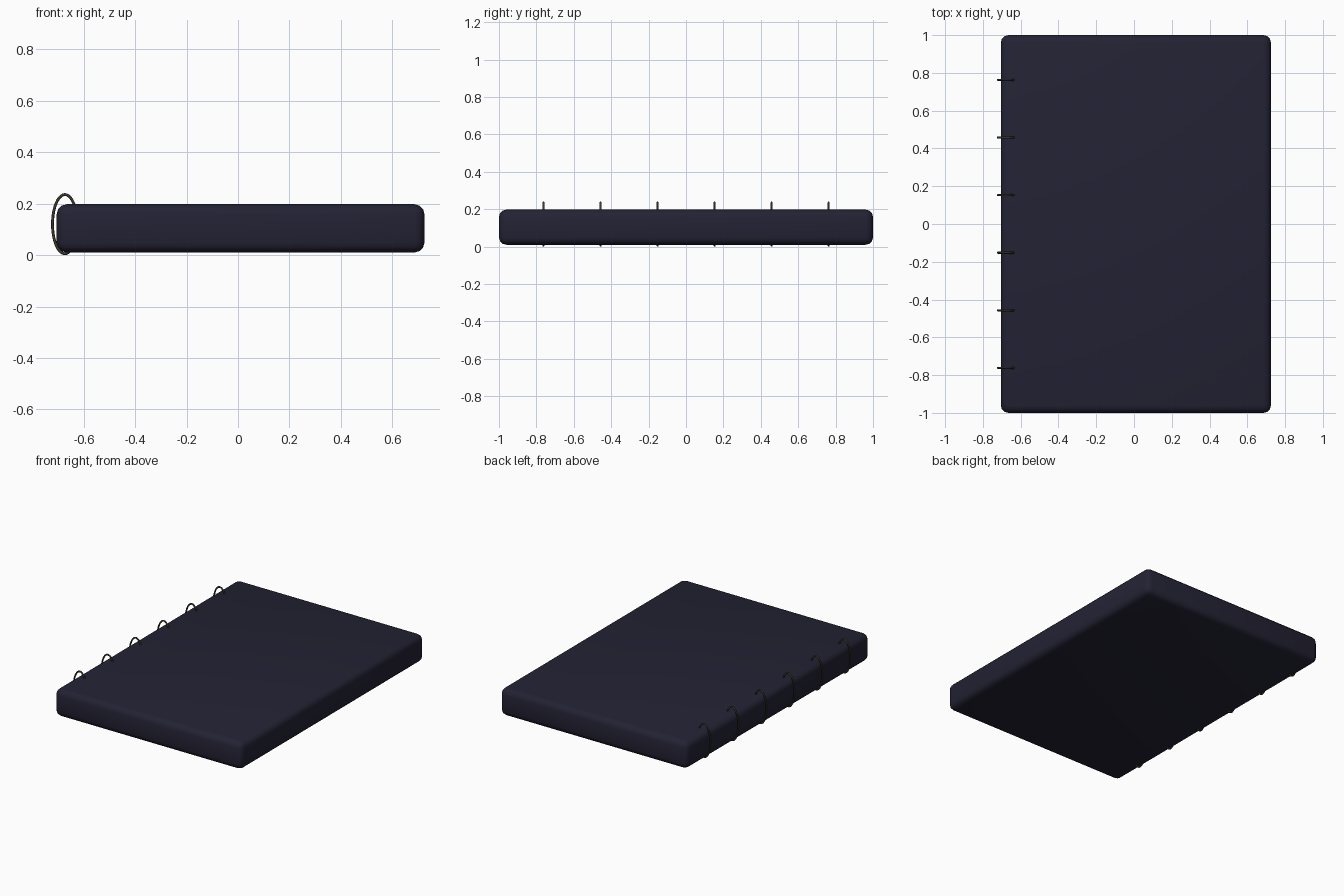
import bpy, math

if "Cube" in bpy.data.objects:
    bpy.data.objects.remove(bpy.data.objects["Cube"])


def material(name, rgb):
    m = bpy.data.materials.new(name)
    m.diffuse_color = (*rgb, 1)
    m.use_nodes = True
    m.node_tree.nodes["Principled BSDF"].inputs["Base Color"].default_value = m.diffuse_color
    return m


navy = material("dark navy cover", (0.017, 0.016, 0.034))
metal = material("dark bronze wire", (0.043, 0.040, 0.028))

# Notebook block with rounded edges
bpy.ops.mesh.primitive_cube_add(size=1, location=(0.01, 0, 0.104))
cover = bpy.context.object
cover.name = "notebook_cover"
cover.scale = (1.43, 2.0, 0.188)
bpy.ops.object.transform_apply(location=False, rotation=False, scale=True)
bevel = cover.modifiers.new("rounded_edges", 'BEVEL')
bevel.width = 0.04
bevel.segments = 3
bpy.ops.object.modifier_apply(modifier=bevel.name)
bpy.ops.object.shade_smooth()
cover.data.materials.append(navy)

# Oval binding rings along the left edge
RX, RZ, WIRE = 0.048, 0.115, 0.0055
for i in range(6):
    bpy.ops.mesh.primitive_torus_add(
        major_radius=1, minor_radius=0.1, major_segments=40, minor_segments=8,
        location=(-0.673, -0.762 + i * 0.305, 0.1205))
    ring = bpy.context.object
    ring.name = f"binding_ring_{i + 1}"
    # Stretch the circular path into an upright oval, keeping the wire round
    for v in ring.data.vertices:
        r = math.hypot(v.co.x, v.co.y)
        c, s = v.co.x / r, v.co.y / r
        out = (r - 1) / 0.1 * WIRE
        side = v.co.z / 0.1 * WIRE
        nx, nz = c * RZ, s * RX
        n = math.hypot(nx, nz)
        v.co = (c * RX + nx / n * out, -side, s * RZ + nz / n * out)
    bpy.ops.object.shade_smooth()
    ring.data.materials.append(metal)
